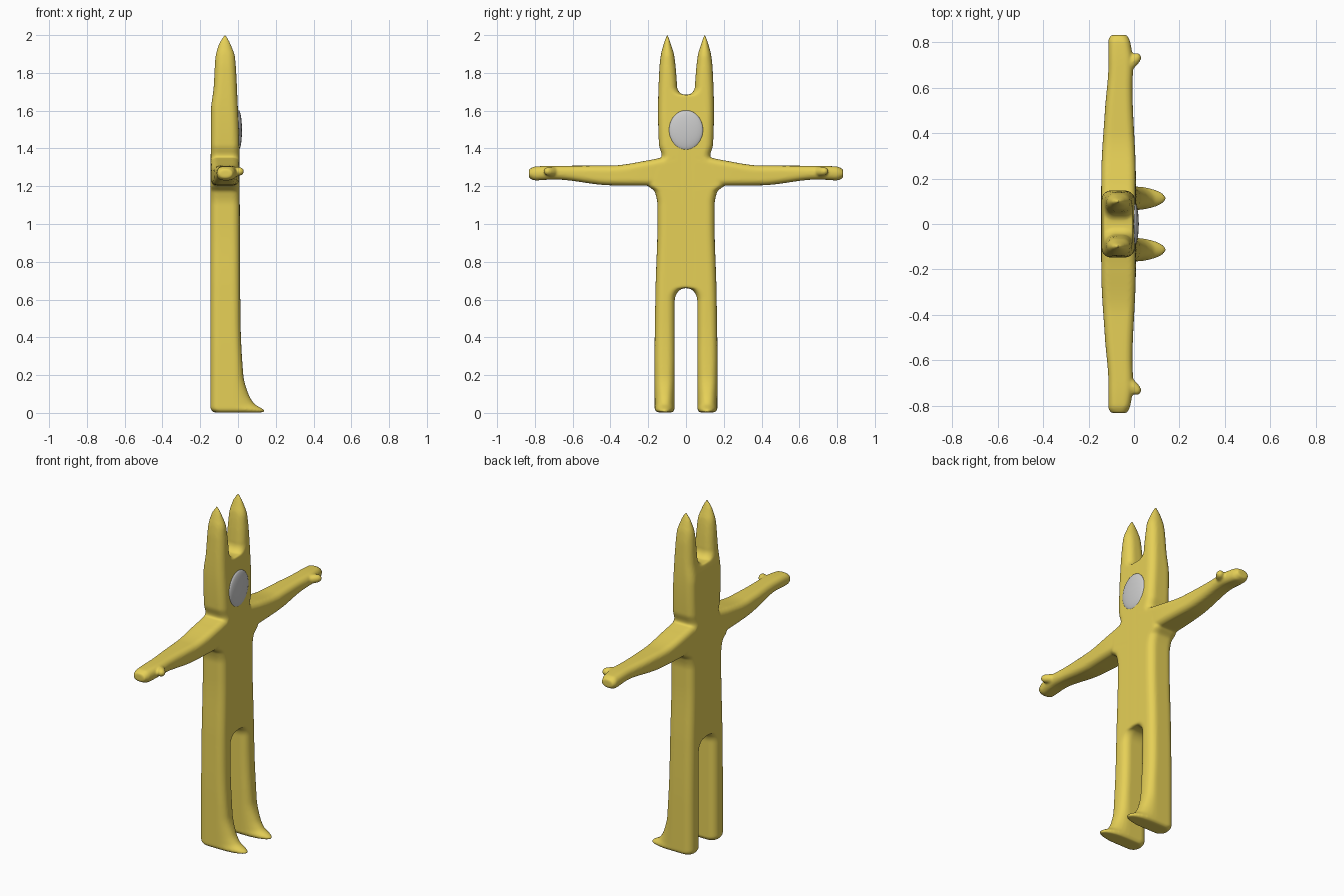
import bpy, bmesh, math
from mathutils import Vector

if "Cube" in bpy.data.objects:
    bpy.data.objects.remove(bpy.data.objects["Cube"])


def material(name, rgb):
    m = bpy.data.materials.new(name)
    m.diffuse_color = (*rgb, 1)
    m.use_nodes = True
    m.node_tree.nodes["Principled BSDF"].inputs["Base Color"].default_value = m.diffuse_color
    return m


yellow = material("yellow", (0.79, 0.63, 0.095))
grey = material("light grey", (0.61, 0.61, 0.61))


def curve(*pts):
    """Smooth function through a few points, without overshoot."""
    slopes = [(b[1] - a[1]) / (b[0] - a[0]) for a, b in zip(pts, pts[1:])]
    tan = [slopes[0]]
    for s, t in zip(slopes, slopes[1:]):
        tan.append(2 * s * t / (s + t) if s * t > 0 else 0)
    tan.append(slopes[-1])

    def f(x):
        k = 0
        while k < len(pts) - 2 and x > pts[k + 1][0]:
            k += 1
        (xa, ya), (xb, yb) = pts[k], pts[k + 1]
        h = xb - xa
        t = min(max((x - xa) / h, 0), 1)
        s = t * t * (3 - 2 * t)
        return ya + (yb - ya) * s + h * (tan[k] * t * (1 - t) ** 2 - tan[k + 1] * t * t * (1 - t))
    return f


def outline(a0, a1, b0, b1, r, front=0, steps=6):
    """Rounded rectangle; 'front' stretches the a1 corners into a rounded toe."""
    ha, hb = (a1 - a0) / 2, (b1 - b0) / 2
    ra0, rb0 = min(r, ha), min(r, hb)
    k = min(max((front - 0.02) / 0.08, 0), 1)
    ra1, rb1 = min(max(r, front + 0.02), ha), rb0 + (hb - rb0) * k
    pts = []
    for q, (sa, sb) in enumerate(((1, 1), (-1, 1), (-1, -1), (1, -1))):
        ra, rb = (ra1, rb1) if sa > 0 else (ra0, rb0)
        ca = a1 - ra if sa > 0 else a0 + ra
        cb = b1 - rb if sb > 0 else b0 + rb
        for i in range(steps + 1):
            t = (q + i / steps) * math.pi / 2
            pts.append((ca + ra * math.cos(t), cb + rb * math.sin(t)))
    return pts


def loft(bm, rings):
    rows = [[bm.verts.new(p) for p in ring] for ring in rings]
    n = len(rows[0])
    for lo, hi in zip(rows, rows[1:]):
        for i in range(n):
            j = (i + 1) % n
            bm.faces.new((lo[i], lo[j], hi[j], hi[i]))
    bm.faces.new(rows[0][::-1])
    bm.faces.new(rows[-1])


def span(start, end, count):
    return [start + (end - start) * i / count for i in range(count + 1)]


bm = bmesh.new()

# Half body from foot to ear tip, described by its side, back and front profiles
side_y = curve((0, .15), (.02, .166), (.3, .166), (.66, .161), (1, .151), (1.1, .151),
               (1.17, .165), (1.21, .205), (1.28, .2), (1.36, .128), (1.42, .143),
               (1.6, .148), (1.82, .141), (1.9, .132), (1.95, .119), (2.006, .1))
back_x = curve((0, -.13), (.03, -.146), (.66, -.146), (1.6, -.143), (1.72, -.129),
               (1.88, -.12), (1.95, -.102), (2.006, -.07))
front_x = curve((0, .125), (.008, .142), (.05, .085), (.1, .055), (.2, .028), (.5, .013),
                (1.4, .007), (1.66, -.003), (1.88, -.015), (1.95, -.038), (2.006, -.066))
ear_y = curve((1.74, .048), (1.82, .054), (1.9, .064), (1.95, .079), (2.006, .098))
CROTCH, CROWN = 0.662, 1.682


def inner_y(z):
    """Inner edge: leg, rounded crotch, solid torso, rounded crown, ear."""
    if z < CROTCH:
        arch = max(0, 1 - (CROTCH - z) / 0.07)
        return 0.06 * math.sqrt(1 - arch ** 2) + 0.012 * max(0, 1 - z / 0.02)
    if z < CROWN:
        return -0.06
    arch = max(0, 1 - (z - CROWN) / 0.05)
    return ear_y(z) * math.sqrt(1 - arch ** 2)


rings = []
for z in span(0.003, 2.006, 400):
    fx = front_x(z)
    rings.append([(x, y, z) for x, y in
                  outline(back_x(z), fx, inner_y(z), side_y(z), 0.042, front=fx)])
loft(bm, rings)

# Arm and hand, described the same way along y
low_z = curve((.05, 1.17), (.2, 1.203), (.4, 1.205), (.7, 1.236), (.8, 1.231), (.832, 1.244))
top_z = curve((.05, 1.37), (.2, 1.337), (.4, 1.309), (.7, 1.308), (.8, 1.304), (.832, 1.29))
arm_back = curve((.05, -.144), (.2, -.144), (.5, -.128), (.7, -.113), (.81, -.113), (.832, -.102))
arm_front = curve((.05, .008), (.2, .008), (.6, -.007), (.7, -.004), (.8, -.016), (.832, -.03))
loft(bm, [[(x, y, z) for z, x in outline(low_z(y), top_z(y), arm_back(y), arm_front(y), 0.033)]
          for y in span(0.05, 0.832, 100)])

# Thumb: round-ended stub leaning forward and outward from the hand
a, b = Vector((-.035, .685, 1.275)), Vector((.026, .748, 1.28))
d = (b - a).normalized()
side = d.cross(Vector((0, 0, 1))).normalized()
up = side.cross(d)
rings = []
for t in span(0, 0.99, 12):
    r = 0.025 * math.sqrt(1 - t ** 6)
    rings.append([a.lerp(b, t) + r * (side * math.cos(k * math.pi / 6) + up * math.sin(k * math.pi / 6))
                  for k in range(12)])
loft(bm, rings)

bmesh.ops.recalc_face_normals(bm, faces=bm.faces)
mesh = bpy.data.meshes.new("body")
bm.to_mesh(mesh)
bm.free()
mesh.materials.append(yellow)
figure = bpy.data.objects.new("body", mesh)
bpy.context.collection.objects.link(figure)

# Mirror the half, fuse all parts into one skin and soften the joins
mirror = figure.modifiers.new("mirror", 'MIRROR')
mirror.use_axis = (False, True, False)
mirror.use_mirror_merge = False
fuse = figure.modifiers.new("fuse", 'REMESH')
fuse.mode = 'VOXEL'
fuse.voxel_size = 0.006
fuse.use_smooth_shade = True
soften = figure.modifiers.new("soften", 'SMOOTH')
soften.factor = 0.5
soften.iterations = 6

# Face plate: shallow oval dome on the front of the head
bpy.ops.mesh.primitive_uv_sphere_add(segments=48, ring_count=24, radius=1, location=(0.003, 0, 1.497))
face = bpy.context.object
face.name = "face_plate"
face.scale = (0.018, 0.09, 0.105)
bpy.ops.object.transform_apply(location=False, rotation=False, scale=True)
bpy.ops.object.shade_smooth()
face.data.materials.append(grey)
